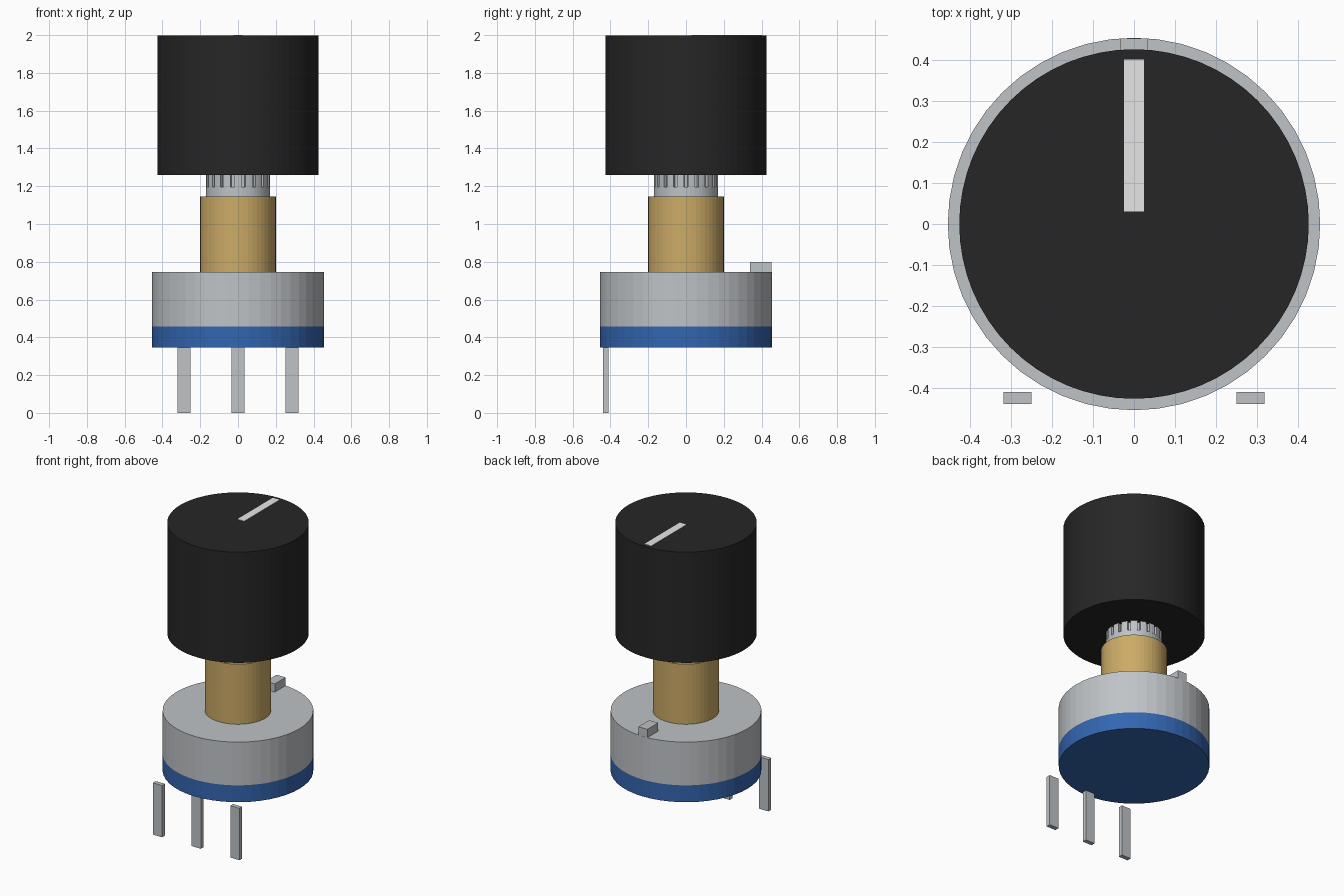
import bpy
import bmesh
from math import cos, sin, pi, radians
from mathutils import Matrix

cube = bpy.data.objects.get("Cube")
if cube:
    bpy.data.objects.remove(cube, do_unlink=True)


def material(name, rgb):
    """Make a flat material from an sRGB colour."""
    linear = [((c + 0.055) / 1.055) ** 2.4 for c in rgb] + [1.0]
    mat = bpy.data.materials.new(name)
    mat.use_nodes = True
    mat.diffuse_color = linear
    mat.node_tree.nodes["Principled BSDF"].inputs["Base Color"].default_value = linear
    return mat


BLACK = material("black plastic", (0.15, 0.15, 0.15))
METAL = material("grey metal", (0.75, 0.765, 0.78))
BRASS = material("brass", (0.80, 0.67, 0.40))
BLUE = material("blue plastic", (0.20, 0.40, 0.69))
WHITE = material("pale marking", (0.90, 0.90, 0.90))


def finish(name, bm, mat):
    bmesh.ops.recalc_face_normals(bm, faces=bm.faces)
    mesh = bpy.data.meshes.new(name)
    bm.to_mesh(mesh)
    bm.free()
    mesh.materials.append(mat)
    obj = bpy.data.objects.new(name, mesh)
    bpy.context.collection.objects.link(obj)
    return obj


def prism(name, outline, z0, z1, mat):
    """Extrude a flat outline of (x, y) points from z0 to z1."""
    bm = bmesh.new()
    base = bm.faces.new([bm.verts.new((x, y, z0)) for x, y in outline])
    top = bmesh.ops.extrude_face_region(bm, geom=[base], use_keep_orig=True)["geom"]
    verts = [v for v in top if isinstance(v, bmesh.types.BMVert)]
    bmesh.ops.translate(bm, verts=verts, vec=(0, 0, z1 - z0))
    return finish(name, bm, mat)


def cylinder(name, radius, z0, z1, mat, sides=48):
    ring = [2 * pi * i / sides for i in range(sides)]
    return prism(name, [(radius * cos(a), radius * sin(a)) for a in ring], z0, z1, mat)


def box(name, x, y, z, mat):
    """Box from (min, max) ranges along each axis."""
    bm = bmesh.new()
    size = [r[1] - r[0] for r in (x, y, z)]
    centre = [(r[0] + r[1]) / 2 for r in (x, y, z)]
    bmesh.ops.create_cube(bm, size=1, matrix=Matrix.Translation(centre) @ Matrix.Diagonal((*size, 1)))
    return finish(name, bm, mat)


# Round housing: blue base under a metal can
cylinder("base_plate", 0.455, 0.345, 0.457, BLUE)
cylinder("metal_can", 0.455, 0.457, 0.745, METAL)
box("locating_tab", (-0.033, 0.033), (0.34, 0.453), (0.74, 0.80), METAL)

# Bushing and shaft collar
cylinder("bushing", 0.20, 0.745, 1.145, BRASS)
cylinder("shaft_collar", 0.17, 1.145, 1.197, METAL)

# Splined shaft: a ring of narrow grooves
outline = []
for i in range(18):
    middle = radians(20 * i)
    for degrees, radius in ((-3.3, 0.17), (-3.3, 0.15), (3.3, 0.15), (3.3, 0.17), (10, 0.17)):
        a = middle + radians(degrees)
        outline.append((radius * cos(a), radius * sin(a)))
prism("splined_shaft", outline, 1.197, 1.30, METAL)

# Knob with pointer line
cylinder("knob", 0.427, 1.26, 1.997, BLACK, sides=64)
box("pointer_line", (-0.025, 0.025), (0.03, 0.402), (1.993, 2.0), WHITE)

# Three terminal pins along the front
for label, x in (("right", -0.285), ("centre", 0), ("left", 0.285)):
    box(label + "_pin", (x - 0.034, x + 0.034), (-0.44, -0.411), (0, 0.345), METAL)
